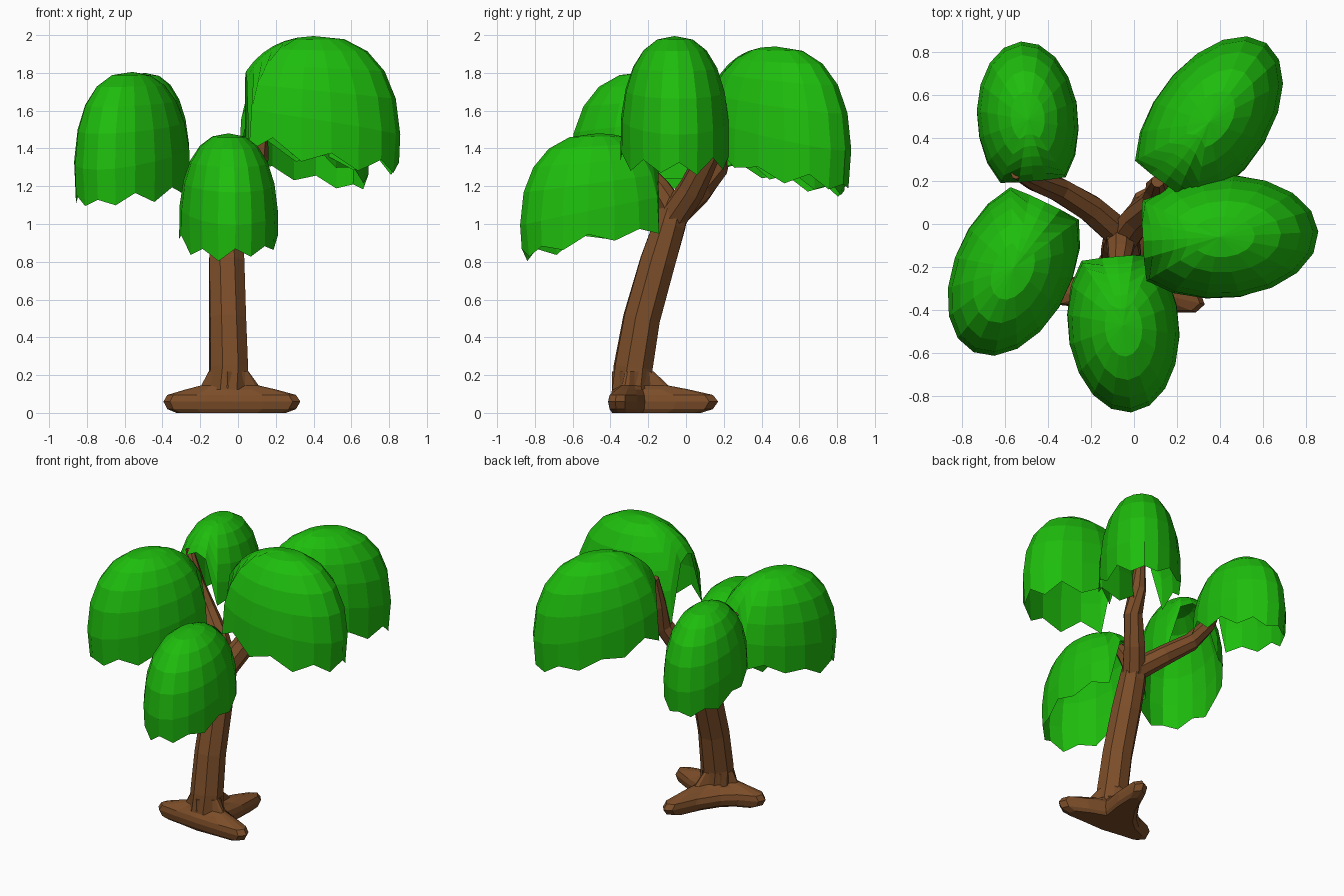
import bpy, bmesh, math, random
from mathutils import Vector

if "Cube" in bpy.data.objects:
    bpy.data.objects.remove(bpy.data.objects["Cube"])

random.seed(4)


def material(name, rgb):
    m = bpy.data.materials.new(name)
    m.diffuse_color = (*rgb, 1)
    m.use_nodes = True
    m.node_tree.nodes["Principled BSDF"].inputs["Base Color"].default_value = m.diffuse_color
    return m


BARK = material("bark", (0.2, 0.075, 0.022))
LEAF = material("leaf", (0.013, 0.51, 0.004))


def loft(name, rings, mat, caps=True):
    """Skin closed rings of equal length into one flat-shaded object."""
    bm = bmesh.new()
    vs = [[bm.verts.new(p) for p in ring] for ring in rings]
    n = len(vs[0])
    for a, b in zip(vs, vs[1:]):
        for i in range(n):
            j = (i + 1) % n
            bm.faces.new((a[i], a[j], b[j], b[i]))
    if caps:
        bm.faces.new(vs[0][::-1])
        bm.faces.new(vs[-1])
    bmesh.ops.remove_doubles(bm, verts=bm.verts, dist=1e-5)
    bmesh.ops.recalc_face_normals(bm, faces=bm.faces)
    me = bpy.data.meshes.new(name)
    bm.to_mesh(me)
    bm.free()
    me.materials.append(mat)
    ob = bpy.data.objects.new(name, me)
    bpy.context.collection.objects.link(ob)
    return ob


def limb(name, path, sides=8):
    """Tapering tube through (x, y, z, radius) points."""
    pts = [Vector(p[:3]) for p in path]
    rings = []
    for i, p in enumerate(path):
        d = pts[min(i + 1, len(pts) - 1)] - pts[max(i - 1, 0)]
        q = d.to_track_quat('Z', 'Y')
        rings.append([pts[i] + q @ Vector((p[3] * math.cos(t), p[3] * math.sin(t), 0))
                      for t in (2 * math.pi * (k + 0.5) / sides for k in range(sides))])
    return loft(name, rings, BARK)


def clump(name, cx, cy, zc, heading, a, b, h, rim, tilt=0.0, cut=0.78, segs=18, rows=6, power=0.86):
    """Open full-shouldered leaf dome along heading: inner end cut off, ragged rim."""
    ca, sa = math.cos(math.radians(heading)), math.sin(math.radians(heading))
    rings = [[] for _ in range(rows + 1)]
    for k in range(segs):
        az = 2 * math.pi * k / segs
        end = math.radians(rim + 10 * math.cos(az))     # rim rises towards the trunk
        jag = math.radians(random.uniform(-2, 2) + (3 if k % 2 else -3))
        if -math.cos(az) > cut:
            end, jag = math.asin((cut / -math.cos(az)) ** (1 / power)), 0
        for r in range(rows + 1):
            t = end * r / rows + (jag if r == rows else 0)
            s, c = math.sin(t) ** power, math.cos(t)
            c = c ** power if c > 0 else c
            u, v = a * s * math.cos(az), b * s * math.sin(az)
            rings[r].append((cx + u * ca - v * sa, cy + u * sa + v * ca,
                             zc + h * c + tilt * u))
    return loft(name, rings, LEAF, caps=False)


# Three-lobed root foot
centre = Vector((-0.05, -0.285))
lobes = [((0.38, -0.09), 0.13), ((0.11, 0.455), 0.17), ((-0.345, -0.05), 0.12)]
outline = []
for i, (tip, valley) in enumerate(lobes):
    d = Vector(tip)
    side = Vector((-d.y, d.x)).normalized()
    for f, w in ((0.55, -0.08), (0.92, -0.045), (1, 0), (0.92, 0.045), (0.55, 0.08)):
        outline.append(d * f + side * w)
    a0 = math.atan2(d.y, d.x)
    nxt = lobes[(i + 1) % 3][0]
    a1 = math.atan2(nxt[1], nxt[0])
    mid = a0 + ((a1 - a0) % (2 * math.pi)) / 2
    outline.append(Vector((math.cos(mid), math.sin(mid))) * valley)
foot = []
for z, s in ((0, 0.8), (0.02, 0.94), (0.06, 1), (0.095, 0.94), (0.125, 0.65), (0.145, 0.42), (0.22, 0.25)):
    ring = []
    for p in outline:
        q = centre + p.normalized() * max(0.106, p.length * s)
        ring.append((q.x, q.y, z))
    foot.append(ring)
loft("root_foot", foot, BARK)

# Leaning trunk and its branches
limb("trunk", [(-0.05, -0.285, 0.12, 0.115), (-0.05, -0.28, 0.24, 0.108),
               (-0.055, -0.235, 0.5, 0.103), (-0.06, -0.15, 0.8, 0.1),
               (-0.06, -0.085, 1.0, 0.09), (-0.055, -0.045, 1.13, 0.075)])
limb("right_branch", [(-0.06, -0.075, 1.03, 0.08), (0.02, 0.03, 1.18, 0.075),
                      (0.1, 0.11, 1.35, 0.064), (0.105, 0.165, 1.52, 0.055),
                      (0.11, 0.2, 1.72, 0.03)])
limb("left_branch", [(-0.06, -0.05, 1.06, 0.075), (-0.2, 0.07, 1.17, 0.068),
                     (-0.35, 0.16, 1.285, 0.06), (-0.46, 0.2, 1.43, 0.05),
                     (-0.55, 0.235, 1.65, 0.026)])
limb("front_branch", [(-0.06, -0.06, 1.06, 0.075), (-0.065, -0.14, 1.19, 0.06),
                      (-0.075, -0.22, 1.29, 0.045), (-0.08, -0.3, 1.33, 0.028)])

# Five drooping leaf clumps
clump("front_leaves", -0.05, -0.47, 0.98, 275, 0.41, 0.262, 0.50, 97)
clump("left_front_leaves", -0.56, -0.205, 1.255, 244.5, 0.435, 0.275, 0.55, 97, 0.04)
clump("left_back_leaves", -0.495, 0.485, 1.31, 95, 0.367, 0.238, 0.49, 97)
clump("right_back_leaves", 0.35, 0.475, 1.36, 54, 0.455, 0.27, 0.58, 96)
clump("right_leaves", 0.40, -0.06, 1.415, 3, 0.46, 0.29, 0.58, 95, 0.04)
